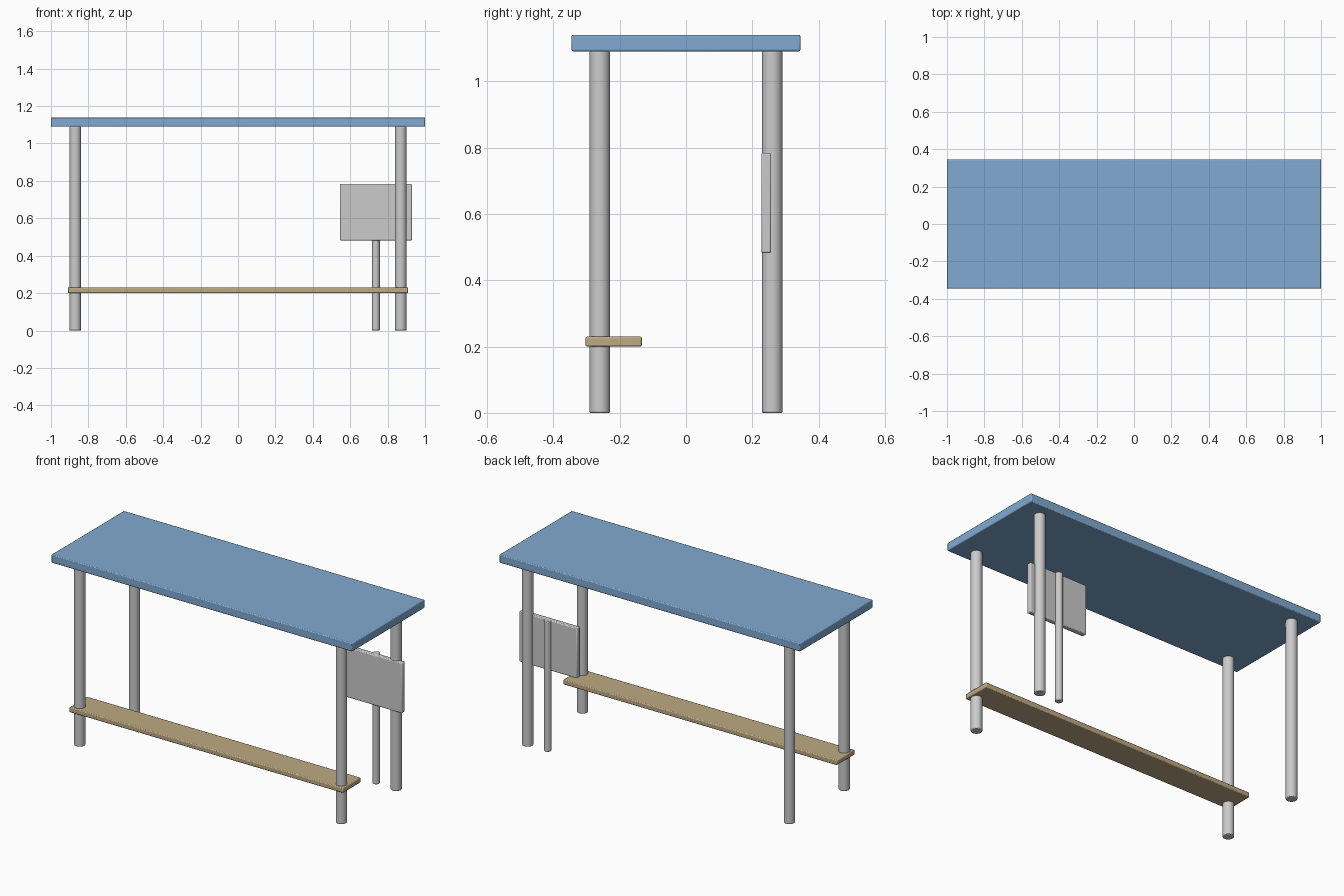
import bpy

if "Cube" in bpy.data.objects:
    bpy.data.objects.remove(bpy.data.objects["Cube"])


def finish(obj, name, bevel, color=None):
    obj.name = name
    b = obj.modifiers.new("soft_edges", 'BEVEL')
    b.width = bevel
    b.segments = 2
    b.limit_method = 'ANGLE'
    b.angle_limit = 0.8
    bpy.ops.object.shade_smooth_by_angle()
    if color:
        mat = bpy.data.materials.new(name + "_paint")
        mat.diffuse_color = color
        mat.use_nodes = True
        mat.node_tree.nodes["Principled BSDF"].inputs["Base Color"].default_value = mat.diffuse_color
        obj.data.materials.append(mat)


def box(name, lo, hi, bevel=0.005, color=None):
    centre = [(a + b) / 2 for a, b in zip(lo, hi)]
    bpy.ops.mesh.primitive_cube_add(size=1, location=centre)
    obj = bpy.context.object
    obj.scale = [b - a for a, b in zip(lo, hi)]
    bpy.ops.object.transform_apply(location=False, rotation=False, scale=True)
    finish(obj, name, bevel, color)


def post(name, x, y, radius, top, bevel=0.004):
    bpy.ops.mesh.primitive_cylinder_add(vertices=24, radius=radius, depth=top,
                                        location=(x, y, top / 2))
    finish(bpy.context.object, name, bevel)


# Table top
box("table_top", (-1, -0.345, 1.09), (1, 0.345, 1.14), color=(0.22, 0.40, 0.64, 1))

# Four round legs
for side, x in (("left", -0.87), ("right", 0.87)):
    for end, y in (("front", -0.26), ("back", 0.26)):
        post(f"{end}_{side}_leg", x, y, 0.031, 1.09)

# Low foot shelf along the front
box("foot_shelf", (-0.91, -0.303, 0.2), (0.91, -0.133, 0.23), color=(0.52, 0.40, 0.23, 1))

# Upright panel on its own post
box("side_panel", (0.545, 0.227, 0.482), (0.93, 0.257, 0.784))
post("panel_post", 0.737, 0.26, 0.021, 0.784)
